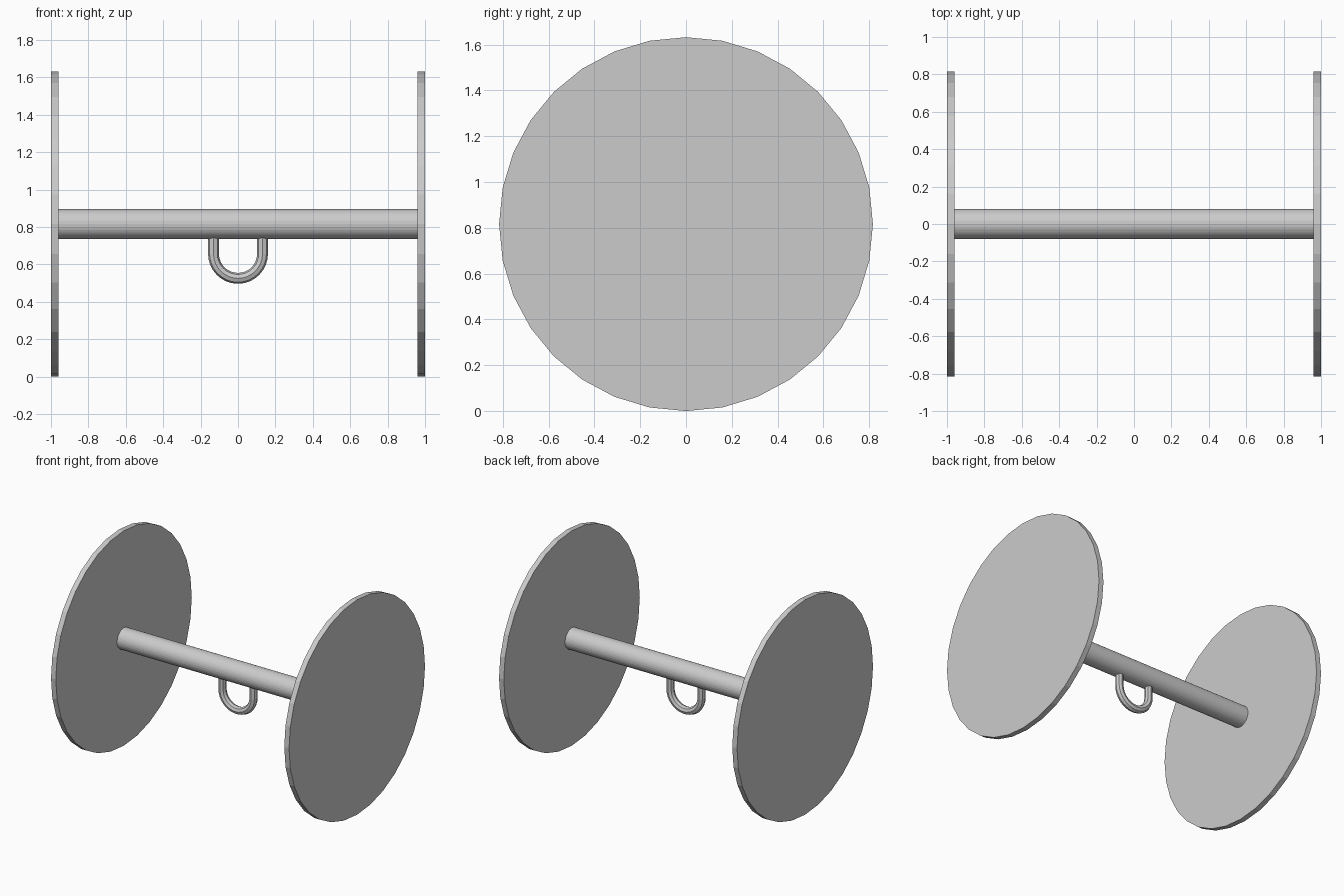
import bpy
from math import pi, cos, sin

if "Cube" in bpy.data.objects:
    bpy.data.objects.remove(bpy.data.objects["Cube"])

WHEEL_R = 0.816      # wheel radius, also the axle height
HOOK_R = 0.131       # centreline radius of the hook bend
TUBE_R = 0.029


def x_cylinder(name, radius, x0, x1):
    """32-sided cylinder lying along x between x0 and x1."""
    bpy.ops.mesh.primitive_cylinder_add(
        vertices=32, radius=radius, depth=x1 - x0,
        location=((x0 + x1) / 2, 0, WHEEL_R), rotation=(0, pi / 2, 0))
    bpy.context.object.name = name


# wheels and axle
x_cylinder("left_wheel", WHEEL_R, -1.0, -0.96)
x_cylinder("right_wheel", WHEEL_R, 0.96, 1.0)
x_cylinder("axle", 0.08, -0.96, 0.96)

# U-shaped hook: straight legs joined by a half-circle bend
bend_z, top_z, steps = 0.657, 0.746, 16
path = [(-HOOK_R, top_z)]
path += [(-HOOK_R * cos(pi * i / steps), bend_z - HOOK_R * sin(pi * i / steps))
         for i in range(steps + 1)]
path += [(HOOK_R, top_z)]

curve = bpy.data.curves.new("hook", 'CURVE')
curve.dimensions = '3D'
curve.bevel_depth = TUBE_R
curve.bevel_resolution = 2
curve.use_fill_caps = True
spline = curve.splines.new('POLY')
spline.points.add(len(path) - 1)
for point, (x, z) in zip(spline.points, path):
    point.co = (x, 0, z, 1)
spline.use_smooth = False
hook = bpy.data.objects.new("hook", curve)
bpy.context.collection.objects.link(hook)

# turn the hook into a mesh
bpy.ops.object.select_all(action='DESELECT')
hook.select_set(True)
bpy.context.view_layer.objects.active = hook
bpy.ops.object.convert(target='MESH')
